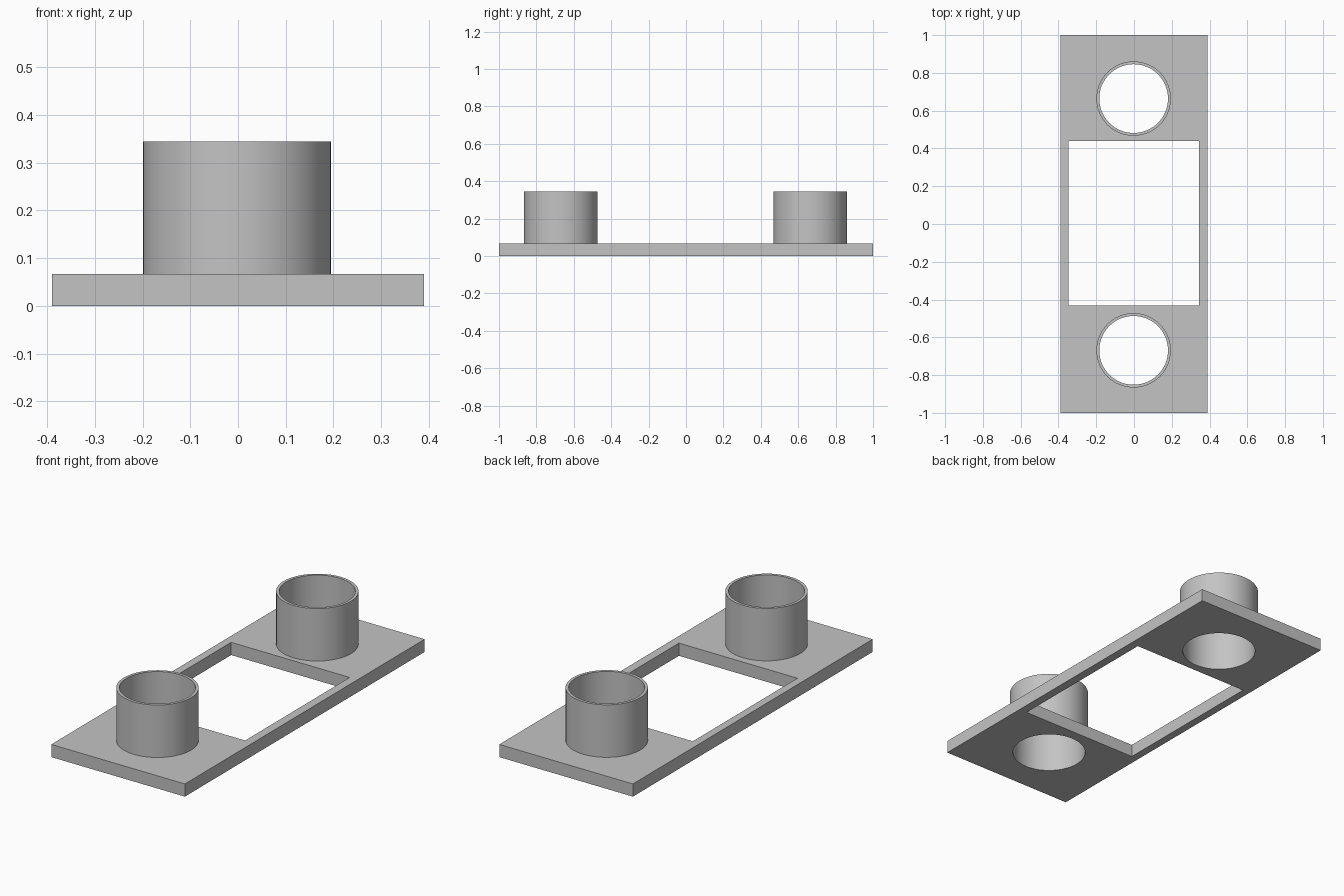
import bpy, bmesh, math

if "Cube" in bpy.data.objects:
    bpy.data.objects.remove(bpy.data.objects["Cube"])

PLATE_TOP, TUBE_TOP = 0.067, 0.344
R_OUT, R_IN, SIDES = 0.197, 0.182, 64
TUBE_X = -0.002
TUBE_YS = {"front_tube": -0.669, "back_tube": 0.664}

grey = bpy.data.materials.new("grey")
grey.diffuse_color = (0.55, 0.55, 0.55, 1)
grey.use_nodes = True
grey.node_tree.nodes["Principled BSDF"].inputs["Base Color"].default_value = grey.diffuse_color


def make_object(name, bm):
    bmesh.ops.recalc_face_normals(bm, faces=bm.faces[:])
    mesh = bpy.data.meshes.new(name)
    bm.to_mesh(mesh)
    bm.free()
    mesh.materials.append(grey)
    obj = bpy.data.objects.new(name, mesh)
    bpy.context.collection.objects.link(obj)
    return obj


def box(name, x0, x1, y0, y1, z0, z1):
    bm = bmesh.new()
    bmesh.ops.create_cube(bm, size=1)
    for v in bm.verts:
        v.co = (x1 if v.co.x > 0 else x0, y1 if v.co.y > 0 else y0, z1 if v.co.z > 0 else z0)
    return make_object(name, bm)


def ring(bm, y, r, z):
    steps = [2 * math.pi * i / SIDES for i in range(SIDES)]
    return [bm.verts.new((TUBE_X + r * math.cos(a), y + r * math.sin(a), z)) for a in steps]


def lathe(name, y, profile, caps=False):
    bm = bmesh.new()
    rings = [ring(bm, y, r, z) for r, z in profile]
    for a, b in zip(rings, rings[1:]):
        for i in range(SIDES):
            j = (i + 1) % SIDES
            bm.faces.new((a[i], a[j], b[j], b[i]))
    if caps:
        bm.faces.new(rings[0])
        bm.faces.new(rings[-1])
    return make_object(name, bm)


# Flat base plate with a rectangular window and two round holes
plate = box("base_plate", -0.39, 0.39, -1, 1, 0, PLATE_TOP)
cutters = [box("window_cutter", -0.348, 0.344, -0.432, 0.44, -0.1, 0.2)]
for name, y in TUBE_YS.items():
    cutters.append(lathe(name + "_cutter", y, [(R_IN, -0.1), (R_IN, 0.2)], caps=True))

bpy.context.view_layer.objects.active = plate
for cutter in cutters:
    cutter.hide_render = True
    mod = plate.modifiers.new("cut", 'BOOLEAN')
    mod.operation, mod.solver, mod.object = 'DIFFERENCE', 'EXACT', cutter
    bpy.ops.object.modifier_apply(modifier=mod.name)
    bpy.data.objects.remove(cutter)

# Thin-walled tubes standing on the plate, bores continuing through it
tubes = [lathe(name, y, [(R_OUT, PLATE_TOP), (R_OUT, TUBE_TOP), (R_IN, TUBE_TOP), (R_IN, PLATE_TOP),
                         (R_OUT, PLATE_TOP)])
         for name, y in TUBE_YS.items()]
for tube in tubes:
    bm = bmesh.new()
    bm.from_mesh(tube.data)
    bmesh.ops.remove_doubles(bm, verts=bm.verts[:], dist=1e-5)
    bmesh.ops.recalc_face_normals(bm, faces=bm.faces[:])
    bm.to_mesh(tube.data)
    bm.free()

# Smooth round walls, sharp rims and corners
bpy.ops.object.select_all(action='DESELECT')
for obj in [plate] + tubes:
    obj.select_set(True)
bpy.ops.object.shade_smooth_by_angle(angle=math.radians(30))
